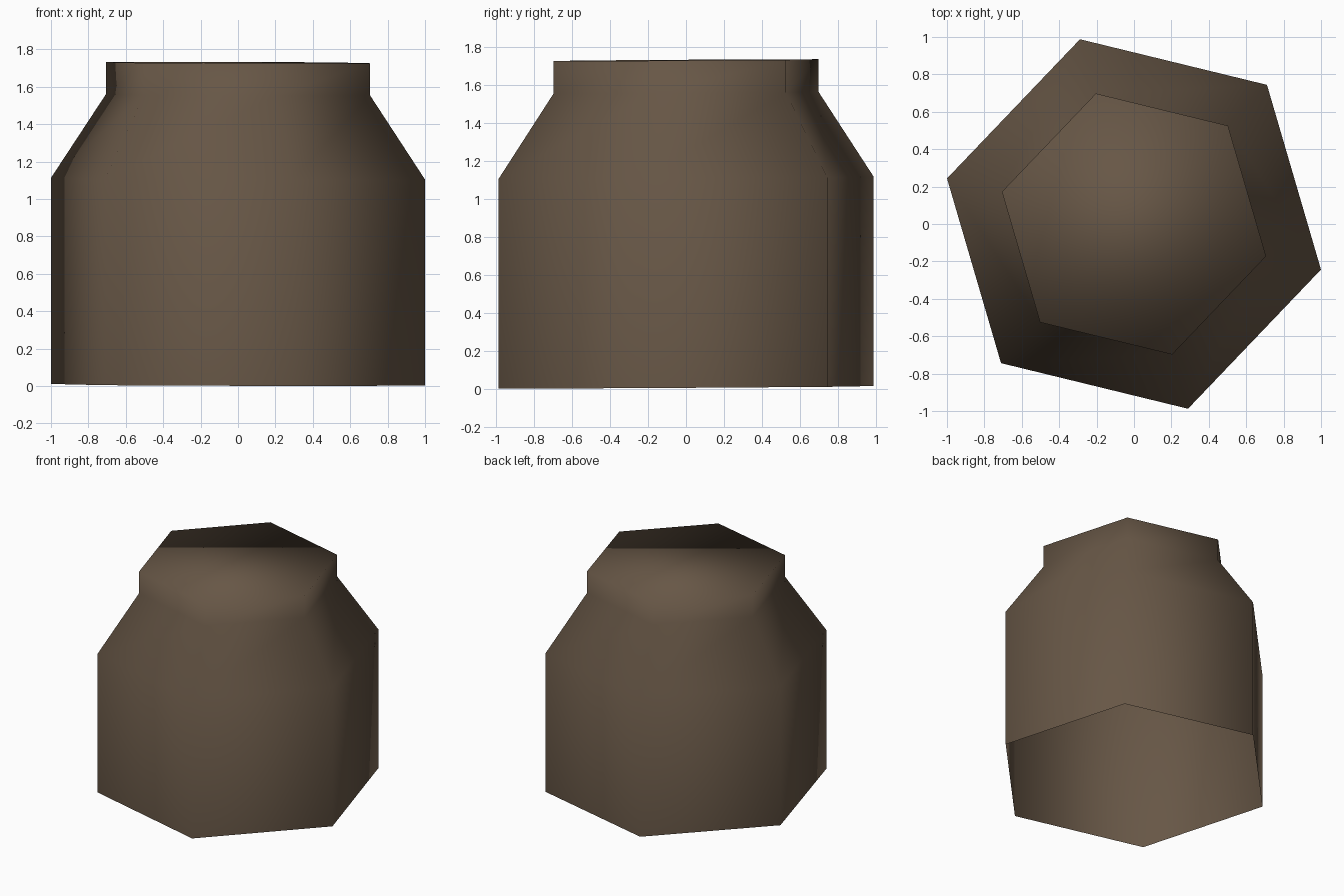
import bpy, bmesh, math

if "Cube" in bpy.data.objects:
    bpy.data.objects.remove(bpy.data.objects["Cube"])

SIDES = 6
START = math.radians(46.3)
PROFILE = [(1.029, 0.0), (1.029, 1.102), (0.727, 1.55), (0.727, 1.722)]  # radius, height

mat = bpy.data.materials.new("brown clay")
mat.diffuse_color = (0.135, 0.094, 0.061, 1)
mat.use_nodes = True
mat.node_tree.nodes["Principled BSDF"].inputs["Base Color"].default_value = mat.diffuse_color

# Hexagonal jar: lofted rings, open underneath, leaning very slightly
bm = bmesh.new()
rings = []
for r, z in PROFILE:
    ring = []
    for i in range(SIDES):
        a = START + i * math.tau / SIDES
        x, y = r * math.cos(a), r * math.sin(a)
        ring.append(bm.verts.new((x, y, z + 0.007 + 0.006 * y - 0.003 * x)))
    rings.append(ring)
for lo, hi in zip(rings, rings[1:]):
    for i in range(SIDES):
        j = (i + 1) % SIDES
        bm.faces.new((lo[i], lo[j], hi[j], hi[i]))

# Closed top, shaded smoothly into the neck
bm.faces.new(rings[-1])
for f in bm.faces:
    f.smooth = True

mesh = bpy.data.meshes.new("jar_body")
bm.to_mesh(mesh)
bm.free()
mesh.materials.append(mat)
bpy.context.collection.objects.link(bpy.data.objects.new("jar_body", mesh))
